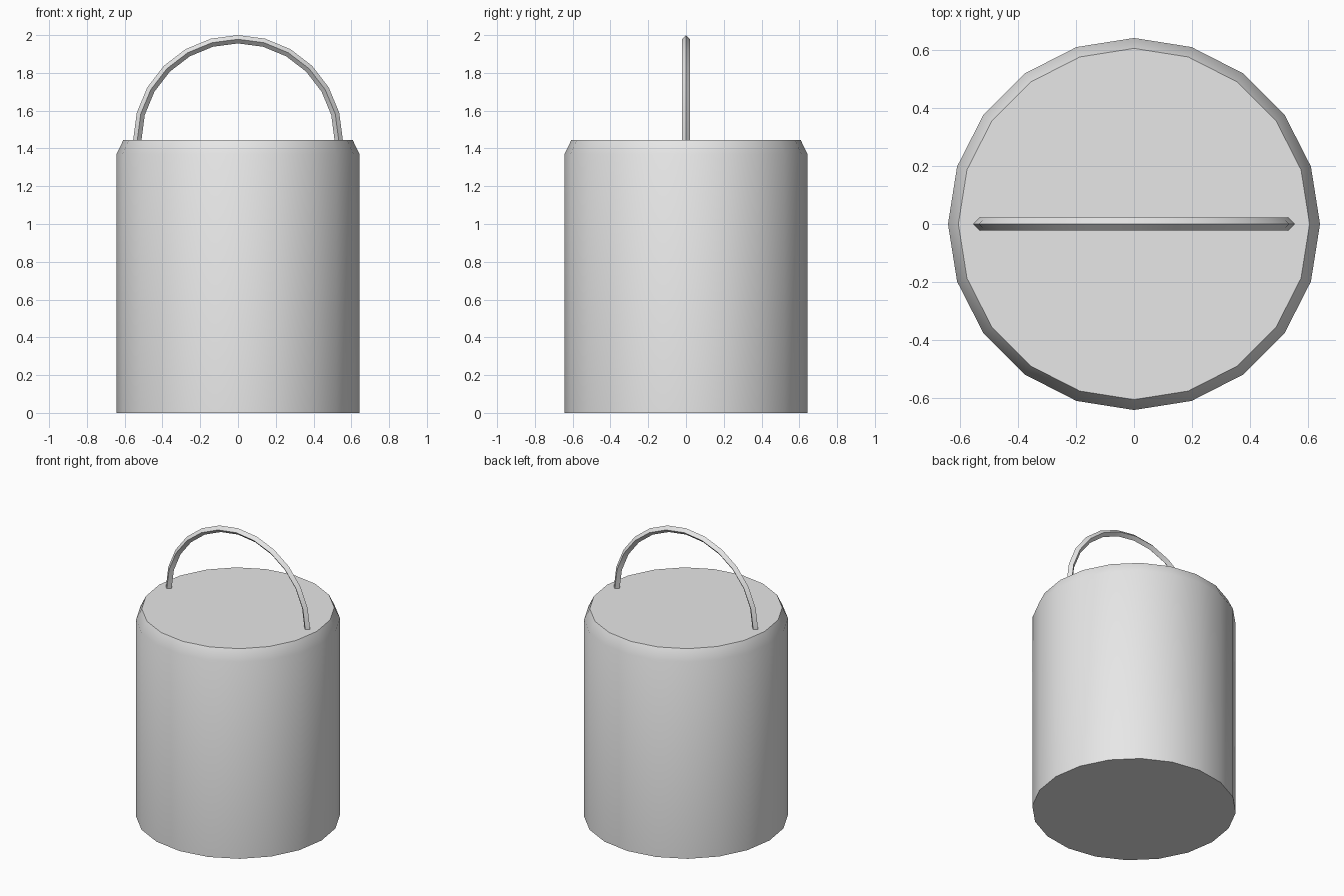
import bpy, bmesh
from math import radians, sin, cos, pi

cube = bpy.data.objects.get("Cube")
if cube:
    bpy.data.objects.remove(cube, do_unlink=True)

grey = bpy.data.materials.new("plain_grey")
grey.use_nodes = True
grey.diffuse_color = (0.8, 0.8, 0.8, 1)
grey.node_tree.nodes["Principled BSDF"].inputs["Base Color"].default_value = (0.8, 0.8, 0.8, 1)

TOP = 1.445


def loft(name, rings, caps=True):
    """Skin a list of closed point rings and cap both ends."""
    bm = bmesh.new()
    loops = [[bm.verts.new(p) for p in ring] for ring in rings]
    for a, b in zip(loops, loops[1:]):
        for i in range(len(a)):
            j = (i + 1) % len(a)
            bm.faces.new((a[i], a[j], b[j], b[i]))
    if caps:
        bm.faces.new(loops[0][::-1])
        bm.faces.new(loops[-1])
    bmesh.ops.recalc_face_normals(bm, faces=bm.faces[:])
    mesh = bpy.data.meshes.new(name)
    bm.to_mesh(mesh)
    bm.free()
    mesh.materials.append(grey)
    obj = bpy.data.objects.new(name, mesh)
    bpy.context.collection.objects.link(obj)
    bpy.ops.object.select_all(action='DESELECT')
    obj.select_set(True)
    bpy.context.view_layer.objects.active = obj
    bpy.ops.object.shade_smooth_by_angle(angle=radians(30))
    return obj


# Body: twenty-sided drum with a chamfered top rim
def circle(r, z, sides=20):
    return [(r * cos(2 * pi * i / sides), r * sin(2 * pi * i / sides), z) for i in range(sides)]


loft("body", [circle(r, z) for r, z in ((0.643, 0), (0.643, 1.37), (0.607, TOP))])


# Handle: half ring with a diamond cross-section
def diamond(angle, major=0.533, minor=0.022):
    ring = []
    for k in range(4):
        r = major + minor * cos(k * pi / 2)
        ring.append((r * cos(angle), minor * sin(k * pi / 2), TOP + r * sin(angle)))
    return ring


loft("handle", [diamond(pi * i / 12) for i in range(13)])
